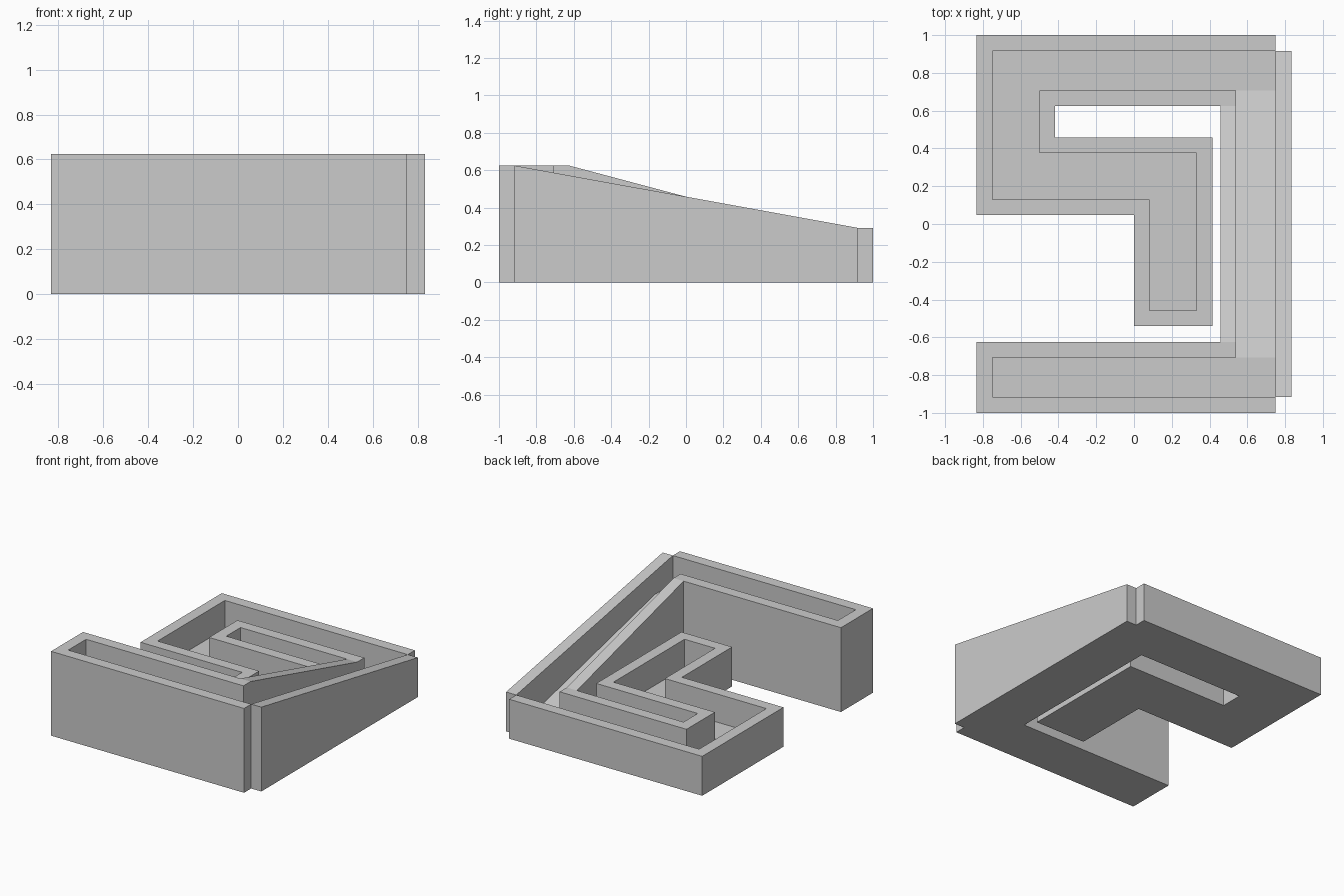
import bpy, bmesh
from mathutils import Vector

if "Cube" in bpy.data.objects:
    bpy.data.objects.remove(bpy.data.objects["Cube"])

HIGH, LOW = 0.625, 0.292      # wall tops of the two trays
FLOOR_HIGH, FLOOR_LOW = 0.417, 0.083


def extrude(name, points, direction):
    """Solid made by extruding a flat polygon along a direction."""
    bm = bmesh.new()
    face = bm.faces.new([bm.verts.new(p) for p in points])
    res = bmesh.ops.extrude_face_region(bm, geom=[face], use_keep_orig=True)
    verts = [g for g in res["geom"] if isinstance(g, bmesh.types.BMVert)]
    bmesh.ops.translate(bm, verts=verts, vec=Vector(direction))
    bmesh.ops.recalc_face_normals(bm, faces=bm.faces)
    mesh = bpy.data.meshes.new(name)
    bm.to_mesh(mesh)
    bm.free()
    obj = bpy.data.objects.new(name, mesh)
    bpy.context.collection.objects.link(obj)
    return obj


def plan_solid(name, outline, height):
    return extrude(name, [(x, y, 0) for x, y in outline], (0, 0, height))


def slope_solid(name, x0, x1, half, front, back):
    """Wedge running front to back between two heights."""
    profile = [(x0, -half, 0), (x0, half, 0), (x0, half, back), (x0, -half, front)]
    return extrude(name, profile, (x1 - x0, 0, 0))


def tray(name, outer, inner, corner, wall_top, floor_top):
    """Wall ribbon between two paths, with a floor filling the inner path."""
    plan_solid(name + "_wall", outer + inner[::-1], wall_top)
    plan_solid(name + "_floor", inner + [corner], floor_top)


# Front tray: straight, raised
tray("front_tray",
     [(0.75, -1), (-0.833, -1), (-0.833, -0.625), (0.54, -0.625)],
     [(0.75, -0.917), (-0.75, -0.917), (-0.75, -0.708), (0.54, -0.708)],
     (0.75, -0.708), HIGH, FLOOR_HIGH)

# Rear tray: low, winding back into the middle
tray("rear_tray",
     [(0.75, 1), (-0.833, 1), (-0.833, 0.048), (0, 0.048), (0, -0.54),
      (0.415, -0.54), (0.415, 0.458), (-0.417, 0.458), (-0.417, 0.625), (0.54, 0.625)],
     [(0.75, 0.917), (-0.75, 0.917), (-0.75, 0.13), (0.082, 0.13), (0.082, -0.457),
      (0.332, -0.457), (0.332, 0.375), (-0.5, 0.375), (-0.5, 0.708), (0.54, 0.708)],
     (0.75, 0.708), LOW, FLOOR_LOW)

# Ramp joining the trays, with its two sloping side walls
slope_solid("ramp_outer_wall", 0.75, 0.833, 0.917, HIGH, LOW)
slope_solid("ramp_floor", 0.54, 0.75, 0.708, FLOOR_HIGH, FLOOR_LOW)
slope_solid("ramp_inner_wall", 0.457, 0.54, 0.625, HIGH, LOW)
